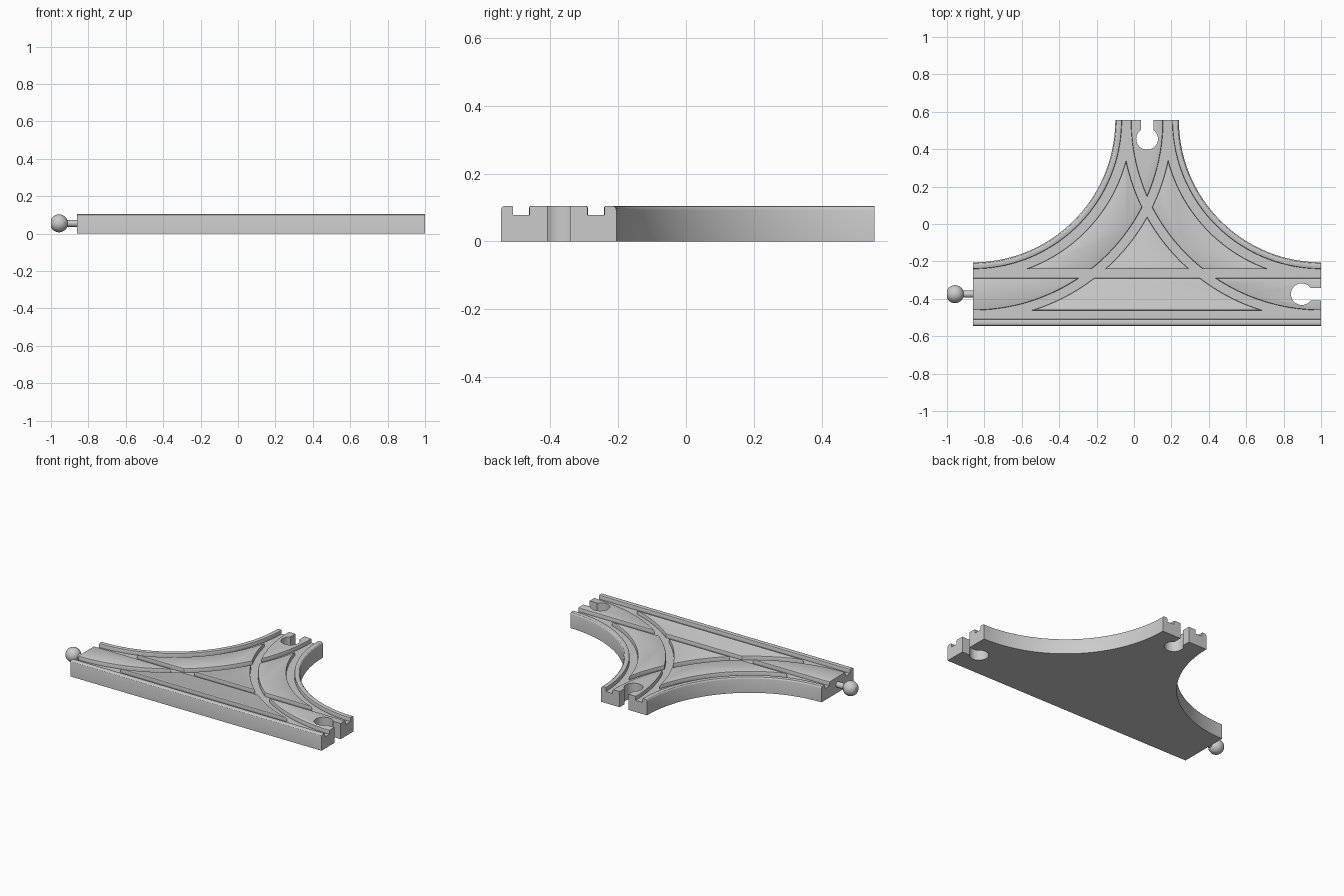
import bpy
import bmesh
from math import cos, sin, pi

cube = bpy.data.objects.get("Cube")
if cube:
    bpy.data.objects.remove(cube, do_unlink=True)

# Main dimensions
WEST, EAST, NORTH = -0.86, 1.0, 0.555   # ends of the three legs
MID_X, MID_Y = 0.07, -0.375             # centre lines
HALF = 0.17                             # half width of a leg
RADIUS = 0.93                           # centre line of both curves
TOP, FLOOR = 0.105, 0.078
STEPS = 48

grey = bpy.data.materials.new("plain_grey")
grey.use_nodes = True
grey.diffuse_color = (0.6, 0.6, 0.6, 1)
grey.node_tree.nodes["Principled BSDF"].inputs["Base Color"].default_value = (0.6, 0.6, 0.6, 1)


def finish(name, bm):
    bmesh.ops.recalc_face_normals(bm, faces=bm.faces)
    mesh = bpy.data.meshes.new(name)
    bm.to_mesh(mesh)
    bm.free()
    obj = bpy.data.objects.new(name, mesh)
    mesh.materials.append(grey)
    bpy.context.scene.collection.objects.link(obj)
    return obj


def activate(obj):
    bpy.ops.object.select_all(action='DESELECT')
    obj.select_set(True)
    bpy.context.view_layer.objects.active = obj


def arc(side, r):
    """Quarter curve from a side leg (-1 west, 1 east) up to the north leg."""
    cx = WEST if side < 0 else EAST
    angles = [pi / 2 * i / STEPS for i in range(STEPS + 1)]
    return [(cx - side * r * sin(a), NORTH - r * cos(a)) for a in angles]


def prism(name, outline, z0, z1):
    bm = bmesh.new()
    face = bm.faces.new([bm.verts.new((x, y, z0)) for x, y in outline])
    new = bmesh.ops.extrude_face_region(bm, geom=[face])["geom"]
    for v in new:
        if isinstance(v, bmesh.types.BMVert):
            v.co.z = z1
    return finish(name, bm)


def sweep(name, path, profile):
    """Sweep a closed (offset, height) profile along path(offset)."""
    bm = bmesh.new()
    lines = [[bm.verts.new((x, y, z)) for x, y in path(o)] for o, z in profile]
    for a, b in zip(lines, lines[1:] + lines[:1]):
        for i in range(len(a) - 1):
            bm.faces.new((a[i], a[i + 1], b[i + 1], b[i]))
    bm.faces.new([line[0] for line in lines])
    bm.faces.new([line[-1] for line in lines])
    return finish(name, bm)


def groove_profile(a, b, lip=0.006):
    """Square groove with softened top lips."""
    right = [(b, TOP - lip), (b + lip * 0.3, TOP - lip * 0.3), (b + lip, TOP), (b + lip, TOP + 0.03)]
    left = [(a + b - o, z) for o, z in reversed(right)]
    return [(a, FLOOR), (b, FLOOR)] + right + left


def curved_path(side):
    def path(o):
        pts = arc(side, RADIUS + o)
        (x0, y0), (x1, y1) = pts[0], pts[-1]
        return [(x0 + side * 0.06, y0)] + pts + [(x1, y1 + 0.06)]
    return path


def straight_path(o):
    return [(WEST - 0.06, MID_Y + o), (EAST + 0.06, MID_Y + o)]


# Track body: three-legged plate with two concave curved sides
outline = [(WEST, MID_Y - HALF), (EAST, MID_Y - HALF)]
outline += arc(1, RADIUS - HALF) + arc(-1, RADIUS - HALF)[::-1]
body = prism("track_body", outline, 0, TOP)

# Rounded outer top edges, leaving the three end faces square
bm = bmesh.new()
bm.from_mesh(body.data)


def is_rim(e):
    p, q = (v.co for v in e.verts)
    if min(p.z, q.z) < TOP - 0.001:
        return False
    at_end = abs(p.x - q.x) < 1e-5 and min(abs(p.x - WEST), abs(p.x - EAST)) < 1e-4
    return not at_end and not (abs(p.y - NORTH) < 1e-4 and abs(q.y - NORTH) < 1e-4)


bmesh.ops.bevel(bm, geom=[e for e in bm.edges if is_rim(e)], offset=0.013,
                segments=3, profile=0.5, affect='EDGES')
bm.to_mesh(body.data)
bm.free()

# Wheel grooves: a pair on the straight and a pair on each curve
cutters = []
for s in (-1, 1):
    inner, outer = sorted((s * 0.0865, s * 0.1335))
    cutters.append(sweep("straight_groove", straight_path, groove_profile(inner, outer)))
for side in (-1, 1):
    cutters.append(sweep("inner_groove", curved_path(side), groove_profile(-0.135, -0.085)))
    cutters.append(sweep("outer_groove", curved_path(side), groove_profile(0.086, 0.134)))


# Sockets: round hole with a narrow mouth through the end
def socket(cx, cy, dx, dy, r=0.058, half=0.033, length=0.15):
    start = math_asin(half / r)
    n = 32
    local = []
    for i in range(n + 1):
        a = start + (2 * pi - 2 * start) * i / n
        local.append((r * cos(a), r * sin(a)))
    local += [(length, -half), (length, half)]
    pts = [(cx + u * dx - v * dy, cy + u * dy + v * dx) for u, v in local]
    return prism("socket_hole", pts, -0.05, TOP + 0.05)


from math import asin as math_asin
cutters.append(socket(EAST - 0.103, MID_Y, 1, 0))
cutters.append(socket(MID_X, NORTH - 0.1, 0, 1))

for cutter in cutters:
    activate(body)
    mod = body.modifiers.new("cut", 'BOOLEAN')
    mod.operation = 'DIFFERENCE'
    mod.solver = 'EXACT'
    mod.object = cutter
    bpy.ops.object.modifier_apply(modifier=mod.name)
    bpy.data.objects.remove(cutter, do_unlink=True)

# Connector peg: neck and flat-ended ball turned around the x axis
BALL_X, BALL_R, NECK_R, PEG_Z = -0.957, 0.048, 0.019, 0.055
a0, a1 = 0.45, pi - math_asin(NECK_R / BALL_R)
turned = [(BALL_X - BALL_R * cos(a0), 0)]
for i in range(15):
    a = a0 + (a1 - a0) * i / 14
    turned.append((BALL_X - BALL_R * cos(a), BALL_R * sin(a)))
turned += [(WEST + 0.01, NECK_R), (WEST + 0.01, 0)]
bm = bmesh.new()
verts = [bm.verts.new((x, MID_Y, PEG_Z + r)) for x, r in turned]
edges = [bm.edges.new(pair) for pair in zip(verts, verts[1:])]
bmesh.ops.spin(bm, geom=verts + edges, cent=(0, MID_Y, PEG_Z), axis=(1, 0, 0),
               angle=2 * pi, steps=32)
bmesh.ops.remove_doubles(bm, verts=bm.verts, dist=1e-5)
peg = finish("connector_peg", bm)

for obj in (body, peg):
    activate(obj)
    bpy.ops.object.shade_smooth_by_angle(angle=pi / 6)
